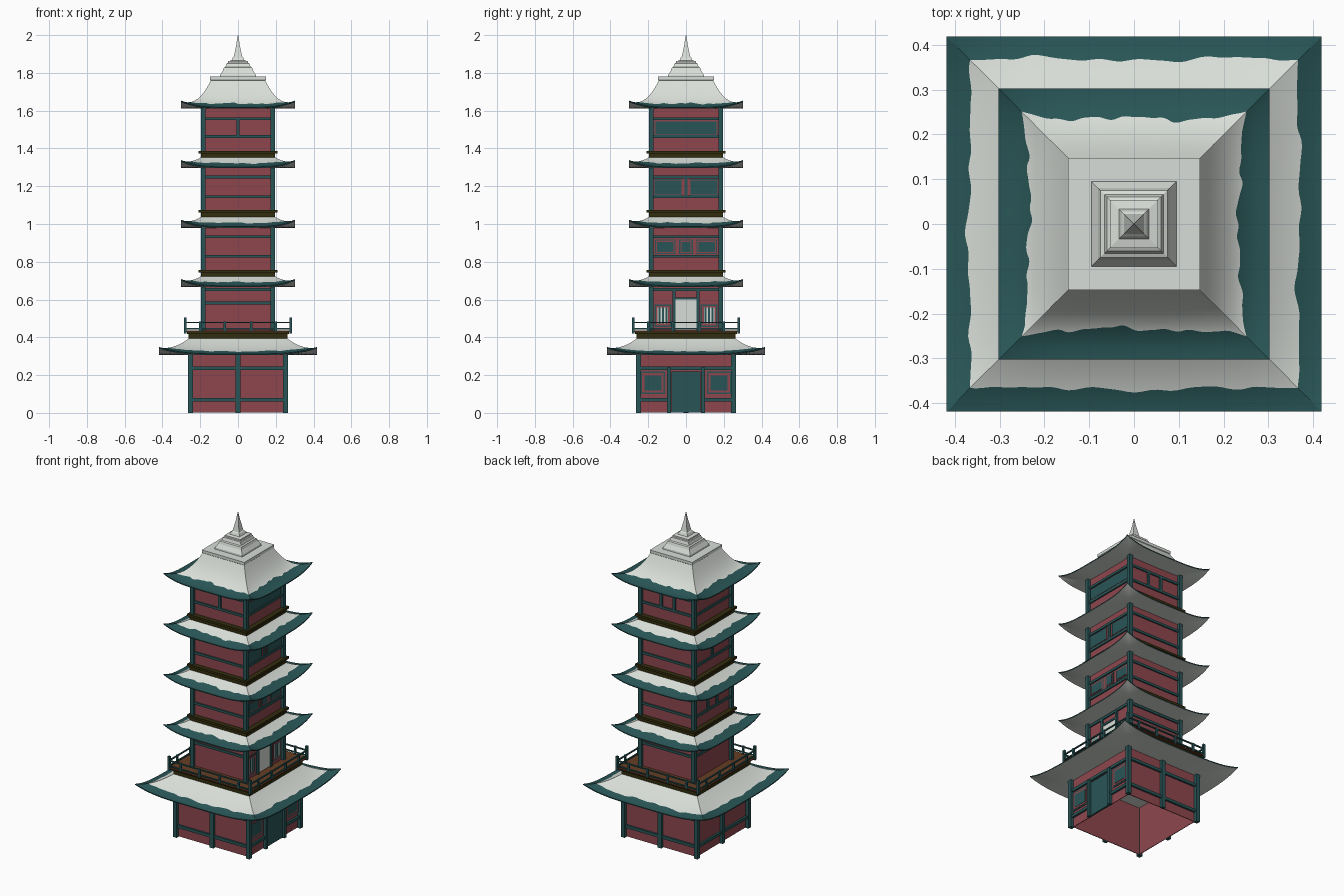
import bpy, bmesh, math, random
from mathutils import Matrix

if "Cube" in bpy.data.objects:
    bpy.data.objects.remove(bpy.data.objects["Cube"])

random.seed(4)


def material(name, r, g, b):
    m = bpy.data.materials.new(name)
    m.diffuse_color = (*[(c / 255) ** 2.2 for c in (r, g, b)], 1)
    m.use_nodes = True
    m.node_tree.nodes["Principled BSDF"].inputs["Base Color"].default_value = m.diffuse_color
    return m


SNOW = material("snow white", 216, 221, 215)
TEAL = material("dark teal", 45, 86, 87)
RED = material("muted red", 140, 72, 79)
OLIVE = material("dark olive wood", 54, 49, 22)
BROWN = material("deck brown", 100, 64, 40)


def finish(name, bm, mats, smooth=False):
    bmesh.ops.recalc_face_normals(bm, faces=bm.faces)
    me = bpy.data.meshes.new(name)
    bm.to_mesh(me)
    bm.free()
    ob = bpy.data.objects.new(name, me)
    bpy.context.collection.objects.link(ob)
    for m in mats:
        me.materials.append(m)
    if smooth:
        bpy.context.view_layer.objects.active = ob
        ob.select_set(True)
        bpy.ops.object.shade_smooth_by_angle(angle=math.radians(30))
        ob.select_set(False)
    return ob


def boxes(name, items, mat):
    """Each item: x0, x1, y0, y1, z0, z1, side (0 front, 1 right, 2 back, 3 left)."""
    bm = bmesh.new()
    for x0, x1, y0, y1, z0, z1, k in items:
        m = (Matrix.Rotation(k * math.pi / 2, 4, 'Z')
             @ Matrix.Translation(((x0 + x1) / 2, (y0 + y1) / 2, (z0 + z1) / 2))
             @ Matrix.Diagonal((x1 - x0, y1 - y0, z1 - z0, 1)))
        bmesh.ops.create_cube(bm, size=1, matrix=m)
    return finish(name, bm, [mat])


def block(h, z0, z1):
    return (-h, h, -h, h, z0, z1, 0)


def plate(k, r, u0, u1, z0, z1, d=0.006):
    """Thin box standing out by d from the wall at distance r on side k."""
    return (u0, u1, -r - d, -r + 0.003, z0, z1, k)


def corner_posts(c, w, z0, z1):
    return [(c - w, c + w, -c - w, -c + w, z0, z1, k) for k in range(4)]


def window(name, r, u0, u1, z0, z1, rim=0.006, ring=0.006, d=0.003):
    """Right-face window: teal rim, red ring and teal pane as stacked plates."""
    for i, (part, e, m) in enumerate((("rim", 0, TEAL), ("ring", rim, RED), ("pane", rim + ring, TEAL))):
        boxes(f"{name}_{part}", [plate(1, r, u0 + e, u1 - e, z0 + e, z1 - e, d + 0.002 * i)], m)


def square_profile(name, pts, mat):
    """Square rings stacked along a (half width, height) profile."""
    bm = bmesh.new()
    rings = [[bm.verts.new((sx * h, sy * h, z)) for sx, sy in ((-1, -1), (1, -1), (1, 1), (-1, 1))]
             for h, z in pts]
    for a, b in zip(rings, rings[1:]):
        for i in range(4):
            bm.faces.new((a[i], a[(i + 1) % 4], b[(i + 1) % 4], b[i]))
    bm.faces.new(rings[0])
    bm.faces.new(rings[-1])
    return finish(name, bm, [mat])


def roof(name, rin, rout, zin, zout, power, margin, thick=0.006, lift=0.037, cols=56):
    """Concave hip roof with raised corners, a wavy snow edge and a closed soffit."""
    bm = bmesh.new()

    def point(r, u, k, soffit):
        t = max(0, (r - rin) / (rout - rin))
        z = zout + lift * t * t * abs(u) ** 4
        z += -thick if soffit else (zin - zout) * (1 - t) ** power
        v = Matrix.Rotation(k * math.pi / 2, 4, 'Z') @ Matrix.Translation((u * r, -r, z))
        return bm.verts.new(v.translation)

    for k in range(4):
        ph = [random.uniform(0, 6.28) for _ in range(4)]
        top, low = [], []
        for i in range(cols + 1):
            u = 2 * i / cols - 1
            wave = sum(math.sin(f * u + p) * a for f, p, a in zip((5, 11, 19, 31), ph, (3, 2, 2, 1)))
            e = abs(u) ** 6
            edge = rout - margin * (1 - e) - 0.052 * e + 0.0013 * wave * (1 - e)
            rs = [rin + (edge - rin) * j / 6 for j in range(7)] + [edge + (rout - edge) * j / 3 for j in (1, 2, 3)]
            top.append([point(r, u, k, False) for r in rs])
            low.append([point(r, u, k, True) for r in [0.02] + [rin + (rout - rin) * j / 5 for j in range(6)]])
        for i in range(cols):
            for g, n in ((top, 9), (low, 6)):
                for j in range(n):
                    f = bm.faces.new((g[i][j], g[i + 1][j], g[i + 1][j + 1], g[i][j + 1]))
                    f.material_index = 1 if g is top and j >= 6 else 0
            bm.faces.new((top[i][9], top[i + 1][9], low[i + 1][6], low[i][6])).material_index = 1
    bmesh.ops.remove_doubles(bm, verts=bm.verts, dist=0.0002)
    return finish(name, bm, [SNOW, TEAL], True)


# Ground floor: hollow walls open below, posts and beams
G = 0.245
boxes("ground_walls", [(-G, G, -G, -G + 0.004, 0.003, 0.325, k) for k in range(4)], RED)
frame = corner_posts(0.252, 0.0125, 0, 0.325)
for k in range(4):
    frame.append(plate(k, G, -G, G, 0.228, 0.246, 0.012))
    if k != 1:
        frame += [plate(k, G, -0.0125, 0.0125, 0, 0.325, 0.017), plate(k, G, -G, G, 0.06, 0.078, 0.012)]
for s in (-1, 1):
    a, b = sorted((s * 0.08, s * 0.1))
    frame.append(plate(1, G, a, b, 0, 0.24, 0.02))
    a, b = sorted((s * 0.1, s * 0.24))
    frame.append(plate(1, G, a, b, 0.06, 0.078, 0.012))
boxes("ground_frame", frame, TEAL)
boxes("ground_door", [plate(1, G, -0.076, 0.076, 0.003, 0.218, 0.008)], TEAL)
window("ground_window_left", G, -0.24, -0.11, 0.1, 0.218, 0.008, 0.011, 0.004)
window("ground_window_right", G, 0.11, 0.24, 0.1, 0.218, 0.008, 0.011, 0.004)

# First roof, deck and railing
roof("roof_1", 0.25, 0.418, 0.402, 0.312, 1.5, 0.05)
boxes("balcony_base", [block(0.262, 0.385, 0.42), block(0.27, 0.417, 0.432)], OLIVE)
boxes("balcony_deck", [block(0.285, 0.429, 0.435)], BROWN)
rail = corner_posts(0.28, 0.007, 0.42, 0.506)
for k in range(4):
    for z in (0.442, 0.475):
        rail.append((-0.285, 0.285, -0.284, -0.276, z, z + 0.007, k))
    for x in (-0.2, -0.07, 0.07, 0.2):
        rail.append((x - 0.006, x + 0.006, -0.286, -0.274, 0.43, 0.484, k))
boxes("balcony_railing", rail, TEAL)

# Upper floors: base height, eave height, beam heights
W = 0.178
FLOORS = ((0.435, 0.672, (0.575, 0.645)), (0.757, 0.986, (0.822, 0.925)),
          (1.074, 1.302, (1.137, 1.242)), (1.387, 1.617, (1.455, 1.55)))
for n, (z0, z1, beams) in enumerate(FLOORS, 2):
    boxes(f"walls_{n}", [block(W, z0 - 0.02, z1)], RED)
    frame = corner_posts(0.184, 0.0115, z0, z1)
    frame += [plate(k, W, -W, W, b, b + 0.015, 0.008) for k in range(4) for b in beams
              if not (n == 2 and k == 1 and b < 0.6)]
    mullions = {3: ((3, -0.045), (3, 0.045)), 4: ((3, 0),),
                5: ((0, 0), (2, -0.045), (2, 0.045))}.get(n, ())
    frame += [plate(k, W, u - 0.009, u + 0.009, beams[0], beams[1], 0.008) for k, u in mullions]
    boxes(f"frame_{n}", frame, TEAL)
    if n > 2:
        boxes(f"floor_slab_{n}", [block(0.197, z0 - 0.037, z0 - 0.01), block(0.208, z0 - 0.013, z0)], OLIVE)
    if n < 5:
        roof(f"roof_{n}", 0.185, 0.303, z1 + 0.058, z1, 1.4, 0.055)
    else:
        roof(f"roof_{n}", 0.14, 0.303, 1.768, z1, 2.3, 0.068)

# Second floor doorway and side windows on the right face
boxes("balcony_doorway", [plate(1, W, -0.055, 0.055, 0.44, 0.6, 0.004)], SNOW)
boxes("balcony_door_frame", [plate(1, W, s * 0.063 - 0.008, s * 0.063 + 0.008, 0.435, 0.65, 0.01) for s in (-1, 1)]
      + [plate(1, W, -0.06, 0.06, 0.6, 0.612, 0.01)], TEAL)
bars, panes, outer = [], [], []
for s in (-1, 1):
    c = s * 0.122
    outer.append(plate(1, W, c - 0.046, c + 0.046, 0.455, 0.575, 0.003))
    panes.append(plate(1, W, c - 0.028, c + 0.028, 0.473, 0.557, 0.007))
    bars += [plate(1, W, c + i * 0.018 - 0.005, c + i * 0.018 + 0.005, 0.473, 0.557, 0.009) for i in (-1, 0, 1)]
boxes("balcony_window_frames", outer, TEAL)
boxes("balcony_window_mats", [(a + 0.008, b - 0.008, c - 0.002, d, e + 0.008, f - 0.008, k)
                              for a, b, c, d, e, f, k in outer], RED)
boxes("balcony_window_panes", panes, SNOW)
boxes("balcony_window_bars", bars, TEAL)

# Shutters on the right face of floors three to five
for i, (a, b) in enumerate(((-0.165, -0.055), (-0.036, 0.036), (0.055, 0.165))):
    window(f"shutter_3_{i}", W, a, b, 0.84, 0.918)
for i, (a, b) in enumerate(((-0.17, -0.02), (0.02, 0.17))):
    window(f"shutter_4_{i}", W, a, b, 1.152, 1.238, 0.004, 0.003)
boxes("shutter_post_4", [plate(1, W, -0.008, 0.008, 1.14, 1.245, 0.006)], TEAL)
window("shutter_5", W, -0.168, 0.168, 1.468, 1.546, 0.004, 0.003)

# Roof cap and stepped spire
square_profile("roof_cap", [(0.138, 1.755), (0.147, 1.763), (0.147, 1.78)], SNOW)
square_profile("spire", [(0.095, 1.778), (0.094, 1.79), (0.08, 1.812), (0.075, 1.828), (0.066, 1.832),
                         (0.06, 1.85), (0.054, 1.853), (0.054, 1.862), (0.034, 1.866), (0.028, 1.88), (0.022, 1.886),
                         (0.016, 1.915), (0.009, 1.95), (0.001, 2.0)], SNOW)
